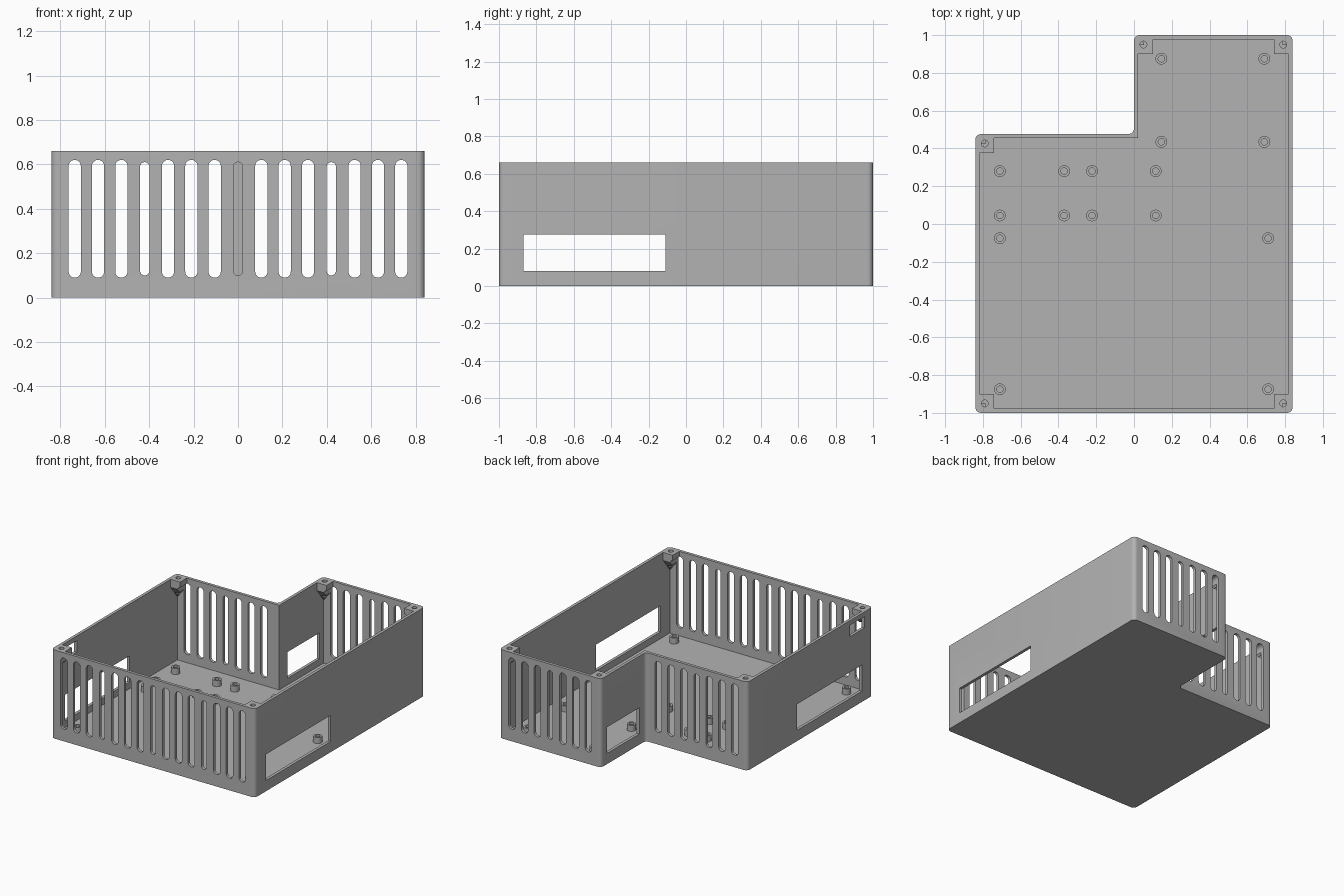
import bpy, bmesh, math
from mathutils import Vector

cube = bpy.data.objects.get("Cube")
if cube:
    bpy.data.objects.remove(cube, do_unlink=True)

HEIGHT, FLOOR, WALL = 0.66, 0.03, 0.022
X, Y, STEP = 0.84, 1.0, 0.476

grey = bpy.data.materials.new("plain grey")
grey.use_nodes = True
grey.diffuse_color = (0.45, 0.45, 0.45, 1)
grey.node_tree.nodes["Principled BSDF"].inputs["Base Color"].default_value = grey.diffuse_color


def finish(bm, name):
    bmesh.ops.recalc_face_normals(bm, faces=bm.faces)
    mesh = bpy.data.meshes.new(name)
    bm.to_mesh(mesh)
    bm.free()
    mesh.materials.append(grey)
    obj = bpy.data.objects.new(name, mesh)
    bpy.context.collection.objects.link(obj)
    return obj


def rounded(points, r, steps=6):
    """Fillet every right-angled corner of an outline."""
    out = []
    for i, p in enumerate(points):
        p = Vector(p)
        u = (Vector(points[i - 1]) - p).normalized()
        v = (Vector(points[(i + 1) % len(points)]) - p).normalized()
        for k in range(steps + 1):
            t = k / steps * math.pi / 2
            out.append(p + r * (u + v - v * math.cos(t) - u * math.sin(t)))
    return out


def prism(bm, outline, lo, hi, axis="z"):
    def place(p, d):
        return (p[0], p[1], d) if axis == "z" else (p[0], d, p[1])
    a = [bm.verts.new(place(p, lo)) for p in outline]
    b = [bm.verts.new(place(p, hi)) for p in outline]
    bm.faces.new(a)
    bm.faces.new(b)
    for i in range(len(a)):
        j = (i + 1) % len(a)
        bm.faces.new((a[i], a[j], b[j], b[i]))


def rect(x0, x1, y0, y1):
    return [(x0, y0), (x1, y0), (x1, y1), (x0, y1)]


def circle(x, y, r, n=24):
    return [(x + r * math.cos(math.tau * i / n), y + r * math.sin(math.tau * i / n)) for i in range(n)]


def boolean(target, tool, operation):
    mod = target.modifiers.new(operation.lower(), "BOOLEAN")
    mod.operation, mod.solver, mod.object = operation, "EXACT", tool
    bpy.context.view_layer.update()
    graph = bpy.context.evaluated_depsgraph_get()
    mesh = bpy.data.meshes.new_from_object(target.evaluated_get(graph))
    target.modifiers.clear()
    target.data = mesh
    bpy.data.objects.remove(tool, do_unlink=True)


def smooth(obj):
    bpy.ops.object.select_all(action="DESELECT")
    obj.select_set(True)
    bpy.context.view_layer.objects.active = obj
    bpy.ops.object.shade_smooth_by_angle(angle=math.radians(30))


# L-shaped tray: outer block minus inner cavity
def plan(t):
    return [(-X + t, -Y + t), (X - t, -Y + t), (X - t, Y - t),
            (t, Y - t), (t, STEP - t), (-X + t, STEP - t)]


bm = bmesh.new()
prism(bm, rounded(plan(0), 0.03), 0, HEIGHT)
case = finish(bm, "enclosure")
bm = bmesh.new()
prism(bm, plan(WALL), FLOOR, HEIGHT + 0.1)
boolean(case, finish(bm, "cavity"), "DIFFERENCE")

# Screw lugs in the five outside corners, tapering down into the corner
corners = [(-X, -Y, 1, 1), (X, -Y, -1, 1), (X, Y, -1, -1), (0, Y, 1, -1), (-X, STEP, 1, -1)]
bm = bmesh.new()
for cx, cy, sx, sy in corners:
    verts = [bm.verts.new((cx + sx * a, cy + sy * b, z))
             for a in (0.012, 0.1) for b in (0.012, 0.1) for z in (HEIGHT, 0.6)]
    verts.append(bm.verts.new((cx + sx * 0.015, cy + sy * 0.015, 0.49)))
    hull = bmesh.ops.convex_hull(bm, input=verts)
    loose = [v for v in verts if v.is_valid and not v.link_faces]
    bmesh.ops.delete(bm, geom=loose, context="VERTS")
boolean(case, finish(bm, "lugs"), "UNION")

# All openings in one cutter
bm = bmesh.new()
for cx, cy, sx, sy in corners:
    prism(bm, circle(cx + sx * 0.05, cy + sy * 0.05, 0.018, 16), 0.54, HEIGHT + 0.1)


def slot(i, y0, y1):
    narrow = i % 4 == 0
    x, half = i * 0.105, 0.021 if narrow else 0.0275
    z0, z1 = (0.1, 0.61) if narrow else (0.09, 0.62)
    prism(bm, rounded(rect(x - half, x + half, z0, z1), half * 0.99), y0, y1, "y")


for i in range(-7, 8):
    slot(i, -Y - 0.05, -Y + 0.12)
    if i < 0:
        slot(i, STEP - 0.12, STEP + 0.05)
    elif i > 0:
        slot(i, Y - 0.12, Y + 0.05)

# Side windows, step window and the small upper port
for x in (-X, X):
    prism(bm, rect(x - 0.04, x + 0.04, -0.87, -0.11), 0.08, 0.275)
prism(bm, rect(-0.04, 0.05, 0.55, 0.93), 0.08, 0.275)
prism(bm, rect(-X - 0.04, -X + 0.04, -0.9, -0.73), 0.54, 0.625)
boolean(case, finish(bm, "openings"), "DIFFERENCE")
smooth(case)

# Hollow board standoffs on the floor
spots = [(x, y) for x in (-0.71, -0.37, -0.222, 0.115) for y in (0.045, 0.28)]
spots += [(x, y) for x in (-0.71, 0.71) for y in (-0.875, -0.075)]
spots += [(x, y) for x in (0.145, 0.69) for y in (0.435, 0.875)]
for n, (x, y) in enumerate(spots, 1):
    bm = bmesh.new()
    rings = []
    for r, z in ((0.031, FLOOR - 0.005), (0.031, 0.075), (0.017, 0.075), (0.017, FLOOR - 0.005)):
        rings.append([bm.verts.new((*p, z)) for p in circle(x, y, r)])
    for a, b in zip(rings, rings[1:] + rings[:1]):
        for i in range(len(a)):
            bm.faces.new((a[i - 1], a[i], b[i], b[i - 1]))
    smooth(finish(bm, f"standoff_{n}"))
